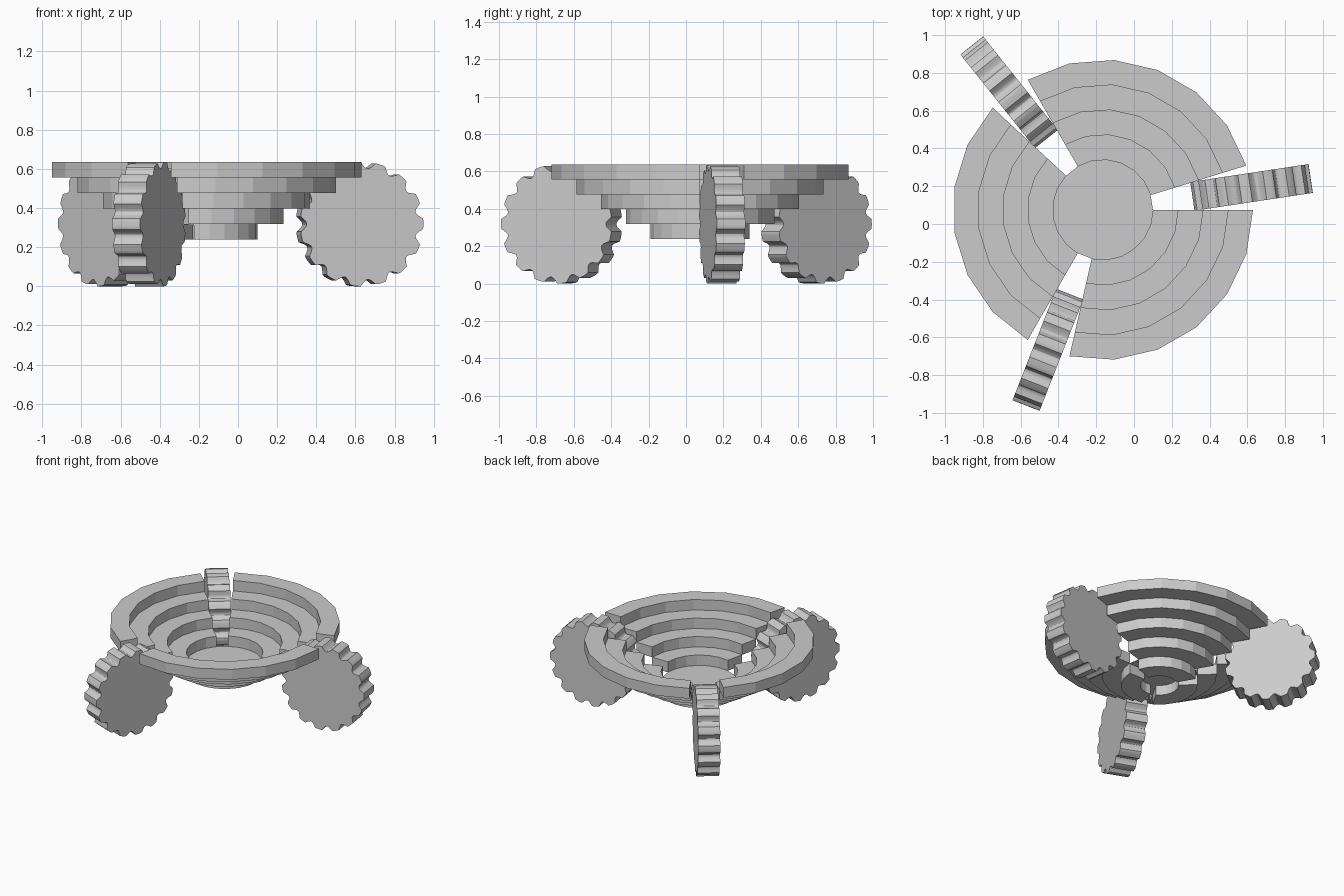
import bpy, bmesh
from math import sin, cos, pi, radians
from mathutils import Matrix

if "Cube" in bpy.data.objects:
    bpy.data.objects.remove(bpy.data.objects["Cube"])

CX, CY = -0.165, 0.075      # bowl axis
SIDES = 21                  # facets per full turn; 3 of them are left open
STEP = 2 * pi / SIDES
RING_H = 0.0793
TEETH = 15


def finish(name, bm, matrix=None):
    if matrix:
        bm.transform(matrix)
    bmesh.ops.recalc_face_normals(bm, faces=bm.faces)
    me = bpy.data.meshes.new(name)
    bm.to_mesh(me)
    bm.free()
    ob = bpy.data.objects.new(name, me)
    bpy.context.collection.objects.link(ob)
    return ob


def prism(name, outline, z0, z1, matrix=None):
    bm = bmesh.new()
    face = bm.faces.new([bm.verts.new((x, y, z0)) for x, y in outline])
    ext = bmesh.ops.extrude_face_region(bm, geom=[face], use_keep_orig=True)
    for v in ext["geom"]:
        if isinstance(v, bmesh.types.BMVert):
            v.co.z = z1
    return finish(name, bm, matrix)


def arc_segment(name, r0, r1, z0, z1, first, count):
    bm = bmesh.new()
    loops = []
    for i in range(first, first + count + 1):
        a = i * STEP
        loops.append([bm.verts.new((CX + r * cos(a), CY + r * sin(a), z))
                      for r, z in ((r0, z0), (r1, z0), (r1, z1), (r0, z1))])
    for a, b in zip(loops, loops[1:]):
        for k in range(4):
            bm.faces.new((a[k], a[(k + 1) % 4], b[(k + 1) % 4], b[k]))
    bm.faces.new(loops[0])
    bm.faces.new(loops[-1])
    return finish(name, bm)


# stepped bowl: five rings, each in three arcs with open slots between
radii = [0.132, 0.265, 0.398, 0.530, 0.663, 0.795]
for n in range(5):
    z = 0.239 + n * RING_H
    for s in range(3):
        arc_segment(f"bowl_step_{n + 1}_{s + 1}", radii[n], radii[n + 1],
                    z, z + RING_H, 1 + 7 * s, 6)

# bowl floor
prism("bowl_floor", [(CX + 0.265 * cos(i * STEP), CY + 0.265 * sin(i * STEP))
                     for i in range(SIDES)], 0.239 + RING_H - 0.004, 0.239 + RING_H)

# scalloped gear legs standing in the slots
tip, depth, sub = 0.318, 0.034, 12
phase = radians(5)
outline = []
for i in range(TEETH * sub):
    t = (i % sub) / sub                      # valley in the first part, flat tip after
    r = tip - (depth * sin(pi * t / 0.6) if t < 0.6 else 0)
    a = phase + 2 * pi * i / (TEETH * sub)
    outline.append((r * cos(a), r * sin(a)))
for s in range(3):
    a = (7 * s + 0.5) * STEP
    m = (Matrix.Translation((CX + 0.795 * cos(a), CY + 0.795 * sin(a), 0.318))
         @ Matrix.Rotation(a, 4, 'Z') @ Matrix.Rotation(pi / 2, 4, 'X'))
    gear = prism(f"gear_leg_{s + 1}", outline, -0.077, 0.077, m)
    bpy.ops.object.select_all(action='DESELECT')
    gear.select_set(True)
    bpy.context.view_layer.objects.active = gear
    bpy.ops.object.shade_smooth_by_angle(angle=radians(30))
